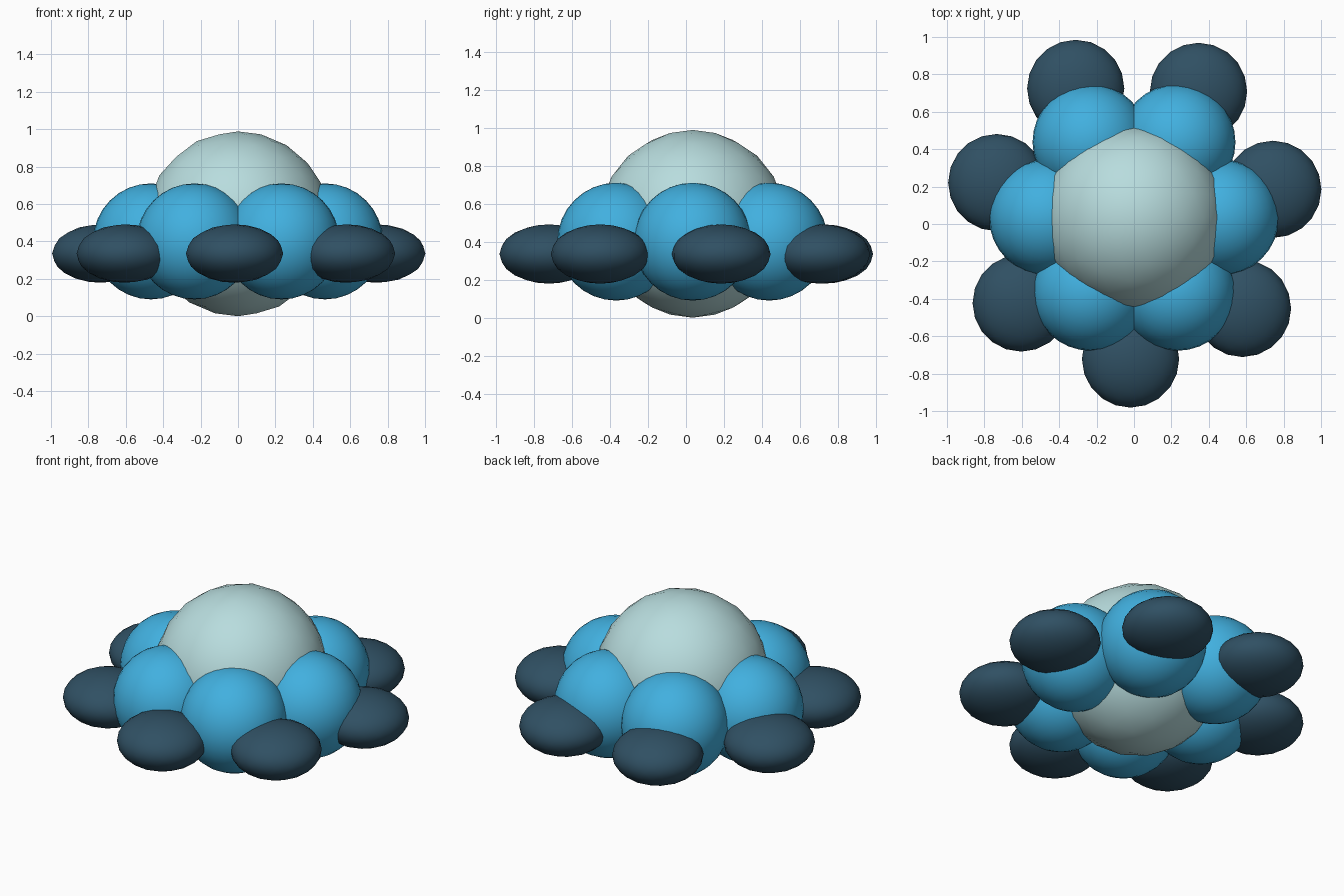
import bpy
import math

if "Cube" in bpy.data.objects:
    bpy.data.objects.remove(bpy.data.objects["Cube"])

CENTRE_Y = 0.035


def material(name, rgb):
    m = bpy.data.materials.new(name)
    m.diffuse_color = (*rgb, 1.0)
    m.use_nodes = True
    m.node_tree.nodes["Principled BSDF"].inputs["Base Color"].default_value = m.diffuse_color
    return m


pale = material("pale_aqua", (0.48, 0.72, 0.73))
blue = material("sky_blue", (0.053, 0.434, 0.74))
navy = material("slate_navy", (0.029, 0.08, 0.125))


def finish(name, mat, scale=(1, 1, 1)):
    ob = bpy.context.object
    ob.name = name
    ob.scale = scale
    ob.data.materials.append(mat)
    bpy.ops.object.shade_smooth()
    return ob


def ring(count, radius, start, z):
    for k in range(count):
        a = start + k * math.tau / count
        yield k + 1, a, (radius * math.cos(a), CENTRE_Y + radius * math.sin(a), z)


# Central ball
bpy.ops.mesh.primitive_ico_sphere_add(subdivisions=3, radius=0.494, location=(0, CENTRE_Y, 0.494))
finish("central_ball", pale)

# Inner ring of six round lobes
for n, a, loc in ring(6, 0.465, 0.0, 0.40):
    bpy.ops.mesh.primitive_uv_sphere_add(segments=32, ring_count=16, radius=0.31, location=loc)
    finish(f"inner_lobe_{n}", blue)

# Outer ring of seven flattened pads
for n, a, loc in ring(7, 0.757, 0.2, 0.335):
    bpy.ops.mesh.primitive_ico_sphere_add(subdivisions=3, radius=0.26, location=loc)
    finish(f"outer_pad_{n}", navy, (1, 1, 0.6))
